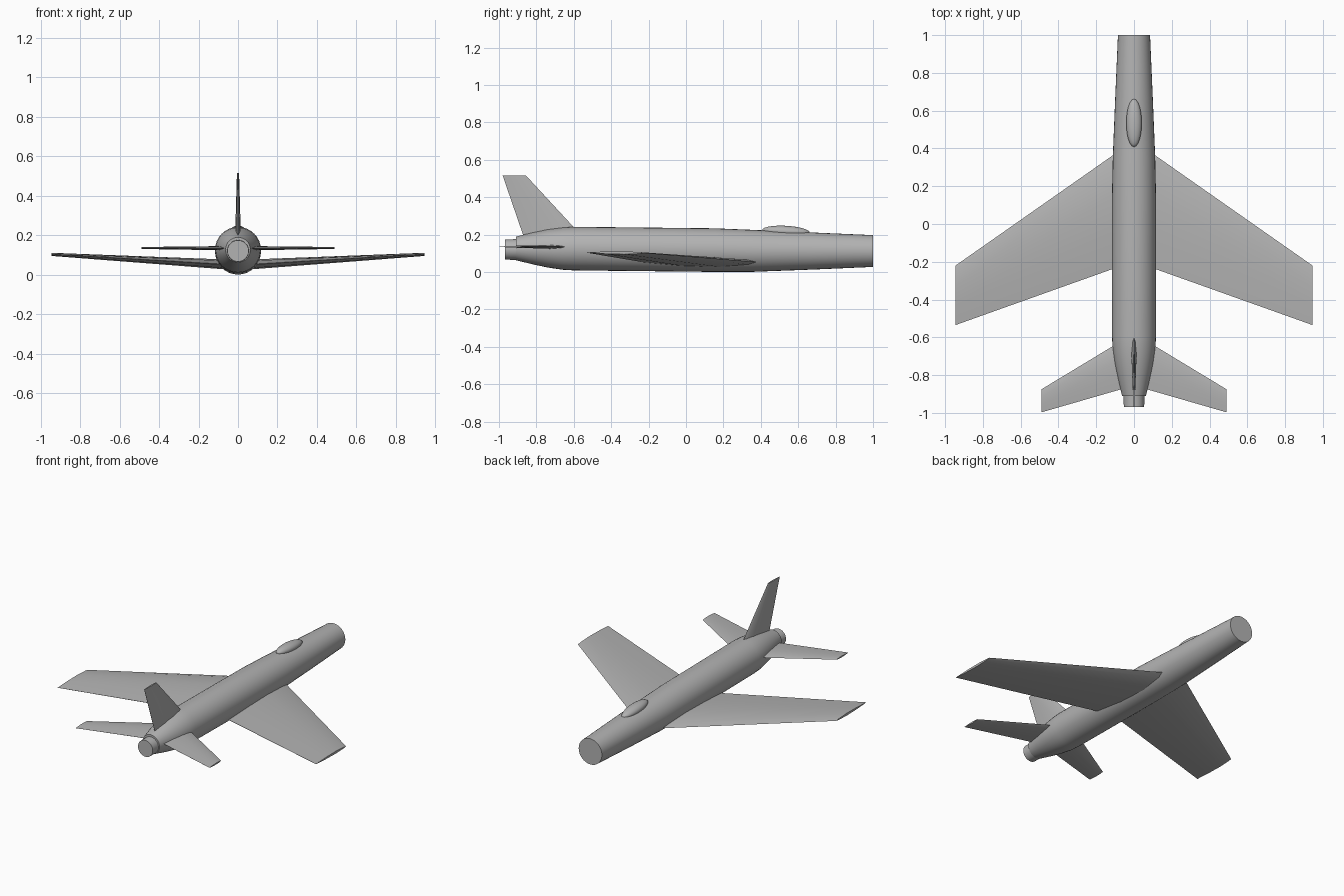
import bpy, bmesh, math
from mathutils import Vector

if "Cube" in bpy.data.objects:
    bpy.data.objects.remove(bpy.data.objects["Cube"])

grey = bpy.data.materials.new("light_grey")
grey.diffuse_color = (0.45, 0.45, 0.45, 1)
grey.use_nodes = True
grey.node_tree.nodes["Principled BSDF"].inputs["Base Color"].default_value = grey.diffuse_color


def finish(name, bm, angle=40):
    bmesh.ops.recalc_face_normals(bm, faces=bm.faces[:])
    me = bpy.data.meshes.new(name)
    bm.to_mesh(me)
    bm.free()
    me.materials.append(grey)
    ob = bpy.data.objects.new(name, me)
    bpy.context.collection.objects.link(ob)
    bpy.ops.object.select_all(action='DESELECT')
    ob.select_set(True)
    bpy.context.view_layer.objects.active = ob
    bpy.ops.object.shade_smooth_by_angle(angle=math.radians(angle))
    return ob


def loft(bm, rings):
    """Skin between closed rings of points and cap both ends."""
    loops = [[bm.verts.new(p) for p in r] for r in rings]
    n = len(loops[0])
    for a, b in zip(loops, loops[1:]):
        for i in range(n):
            j = (i + 1) % n
            bm.faces.new((a[i], a[j], b[j], b[i]))
    bm.faces.new(loops[0])
    bm.faces.new(loops[-1])


def tube(name, stations, n=32, angle=40):
    """stations: y, centre z, radius"""
    bm = bmesh.new()
    loft(bm, [[(r * math.cos(2 * math.pi * i / n), y, z + r * math.sin(2 * math.pi * i / n))
               for i in range(n)] for y, z, r in stations])
    return finish(name, bm, angle)


# thin aerofoil: chord fraction, half thickness fraction
FOIL = [(0, 0), (0.08, 0.5), (0.35, 1), (0.68, 0.75), (1, 0.04),
        (1, -0.04), (0.68, -0.75), (0.35, -1), (0.08, -0.5)]


def surface(name, sections, up, sides=(1,)):
    """sections: leading edge, trailing edge, thickness; up: thickness direction"""
    up = Vector(up)
    for s in sides:
        bm = bmesh.new()
        rings = []
        for le, te, t in sections:
            le, te = Vector(le), Vector(te)
            rings.append([le.lerp(te, f) + up * (h * t / 2) for f, h in FOIL])
        loft(bm, [[(p.x * s, p.y, p.z) for p in r] for r in rings])
        label = name if len(sides) == 1 else ("right_" if s > 0 else "left_") + name
        finish(label, bm)


# fuselage with a blunt flat nose
tube("fuselage", [(1.0, 0.112, 0.085), (0.68, 0.112, 0.099), (0.36, 0.113, 0.112),
                  (0.15, 0.117, 0.1165), (-0.6, 0.125, 0.1165), (-0.66, 0.125, 0.113),
                  (-0.74, 0.126, 0.102), (-0.82, 0.126, 0.085), (-0.91, 0.126, 0.063)])

# exhaust nozzle
tube("exhaust_nozzle", [(-0.88, 0.12, 0.056), (-0.968, 0.12, 0.054)])

# swept wings with slight dihedral
surface("wing", [((0.07, 0.393, 0.052), (0.07, -0.223, 0.052), 0.05),
                 ((0.945, -0.22, 0.102), (0.945, -0.535, 0.104), 0.016)], (0, 0, 1), (1, -1))

# tailplanes
surface("tailplane", [((0.04, -0.603, 0.134), (0.04, -0.867, 0.134), 0.022),
                      ((0.49, -0.875, 0.135), (0.49, -0.997, 0.135), 0.01)], (0, 0, 1), (1, -1))

# tail fin
surface("tail_fin", [((0, -0.545, 0.18), (0, -0.865, 0.18), 0.03),
                     ((0, -0.855, 0.515), (0, -0.98, 0.515), 0.011)], (1, 0, 0))

# canopy bubble, tilted down toward the nose
bm = bmesh.new()
bmesh.ops.create_uvsphere(bm, u_segments=24, v_segments=14, radius=1)
for v in bm.verts:
    x, y, z = v.co
    v.co = (x * 0.041, 0.535 + y * 0.127, 0.217 + z * 0.03 - y * 0.007)
finish("canopy", bm)
